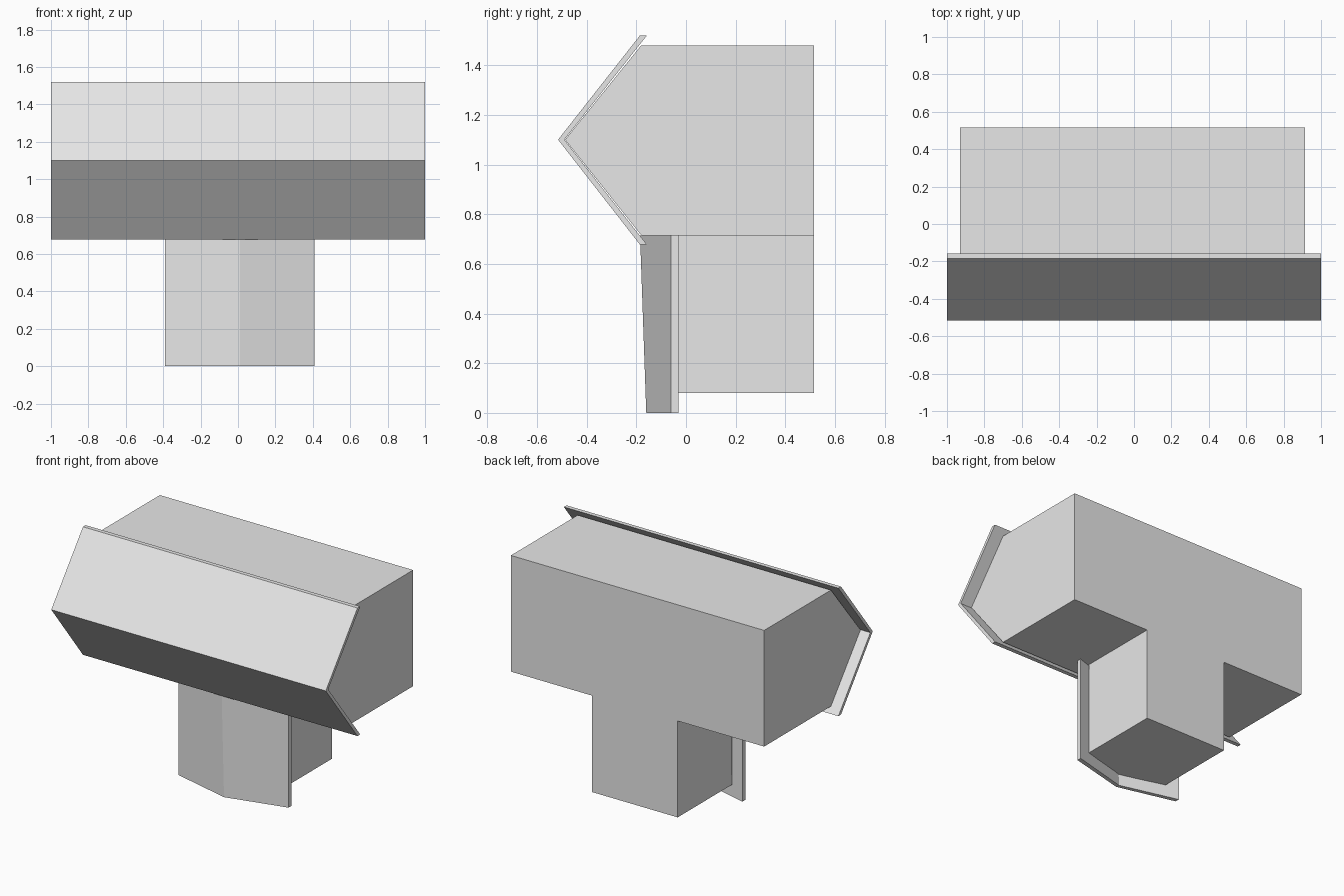
import bpy
import bmesh

if "Cube" in bpy.data.objects:
    bpy.data.objects.remove(bpy.data.objects["Cube"], do_unlink=True)

GREY = (0.8, 0.8, 0.8, 1)
mat = bpy.data.materials.new("light_grey")
mat.use_nodes = True
mat.diffuse_color = GREY
mat.node_tree.nodes["Principled BSDF"].inputs["Base Color"].default_value = GREY


def loft(name, start, end):
    """Solid between two matching outlines."""
    bm = bmesh.new()
    a = [bm.verts.new(p) for p in start]
    b = [bm.verts.new(p) for p in end]
    bm.faces.new(a)
    bm.faces.new(b[::-1])
    for i in range(len(a)):
        j = (i + 1) % len(a)
        bm.faces.new((a[j], a[i], b[i], b[j]))
    bmesh.ops.recalc_face_normals(bm, faces=bm.faces)
    mesh = bpy.data.meshes.new(name)
    bm.to_mesh(mesh)
    bm.free()
    mesh.materials.append(mat)
    obj = bpy.data.objects.new(name, mesh)
    bpy.context.collection.objects.link(obj)


def along_x(name, profile, x0, x1):
    loft(name, [(x0, y, z) for y, z in profile], [(x1, y, z) for y, z in profile])


# Wide upper block with a wedge front
along_x("upper_block",
        [(0.515, 0.715), (0.515, 1.48), (-0.18, 1.48), (-0.487, 1.10), (-0.18, 0.715)],
        -0.93, 0.915)

# Folded panel over the wedge
along_x("upper_front_panel",
        [(-0.185, 1.52), (-0.157, 1.52), (-0.49, 1.10),
         (-0.157, 0.677), (-0.185, 0.677), (-0.515, 1.10)],
        -1.0, 1.0)


# Lower block, its front ridge leaning slightly forward with height
def block_outline(z, ridge):
    return [(-0.30, 0.515, z), (0.325, 0.515, z), (0.325, -0.05, z),
            (0.01, ridge, z), (-0.30, -0.05, z)]


loft("lower_block", block_outline(0.08, -0.14), block_outline(0.715, -0.158))


# Folded panel on the lower block
def panel_outline(z, ridge):
    return [(-0.39, -0.06, z), (0.01, ridge, z), (0.41, -0.06, z),
            (0.41, -0.03, z), (0.01, ridge + 0.026, z), (-0.39, -0.03, z)]


loft("lower_front_panel", panel_outline(0, -0.16), panel_outline(0.715, -0.185))
